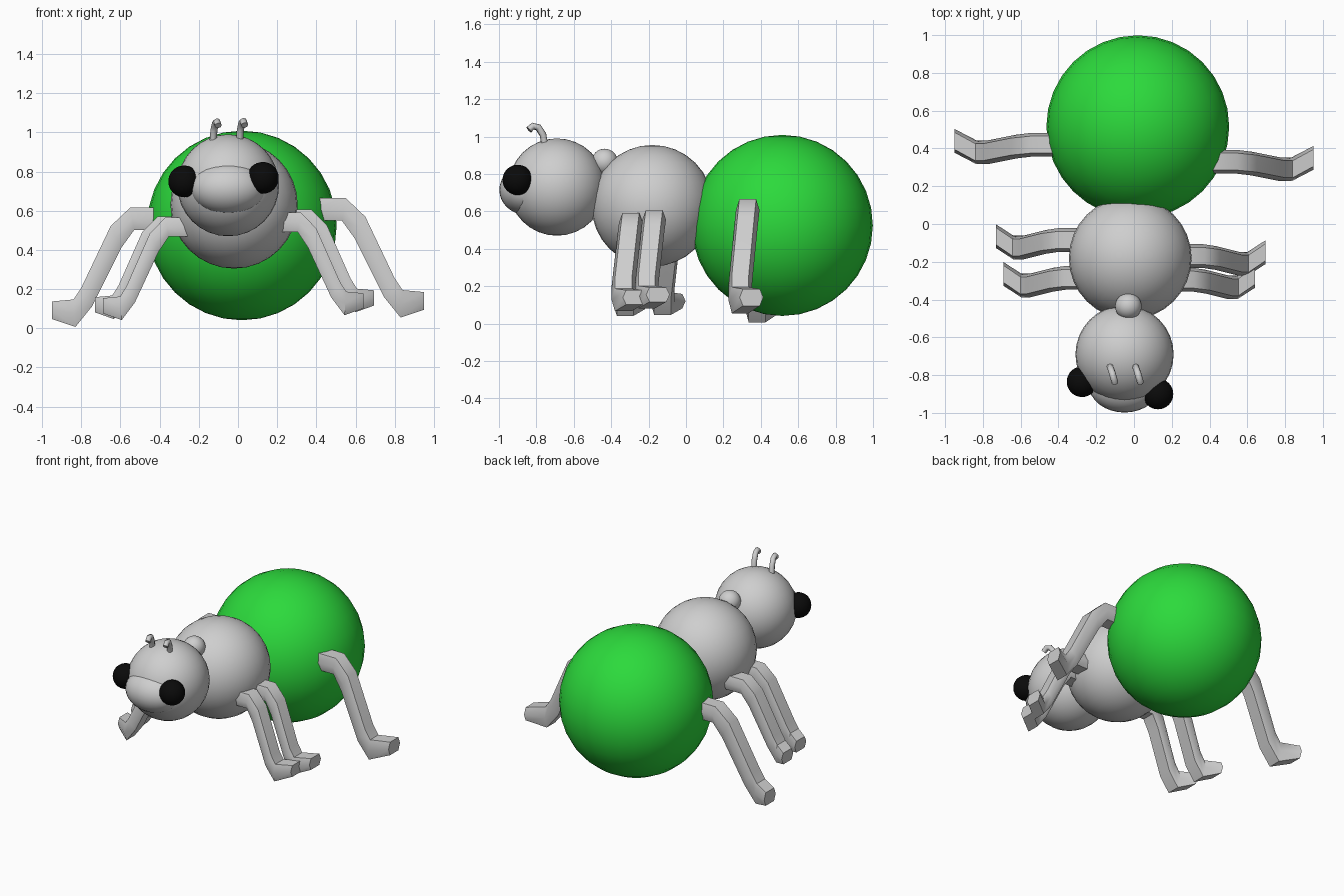
import bpy, bmesh, math
from mathutils import Vector

if "Cube" in bpy.data.objects:
    bpy.data.objects.remove(bpy.data.objects["Cube"])


def material(name, rgb):
    m = bpy.data.materials.new(name)
    m.diffuse_color = (*rgb, 1)
    m.use_nodes = True
    m.node_tree.nodes["Principled BSDF"].inputs["Base Color"].default_value = m.diffuse_color
    return m


GREY = material("light grey", (0.62, 0.62, 0.62))
GREEN = material("bright green", (0.025, 0.70, 0.045))
BLACK = material("black", (0.003, 0.003, 0.003))


def finish(bm, name, mat, angle=180):
    bmesh.ops.recalc_face_normals(bm, faces=bm.faces)
    me = bpy.data.meshes.new(name)
    bm.to_mesh(me)
    bm.free()
    me.materials.append(mat)
    ob = bpy.data.objects.new(name, me)
    bpy.context.collection.objects.link(ob)
    bpy.ops.object.select_all(action='DESELECT')
    ob.select_set(True)
    bpy.context.view_layer.objects.active = ob
    bpy.ops.object.shade_smooth_by_angle(angle=math.radians(angle))
    return ob


def ball(name, centre, radii, mat):
    bm = bmesh.new()
    bmesh.ops.create_uvsphere(bm, u_segments=32, v_segments=16, radius=1)
    bmesh.ops.scale(bm, vec=radii, verts=bm.verts)
    bmesh.ops.translate(bm, vec=centre, verts=bm.verts)
    return finish(bm, name, mat)


def loft(name, rings, mat, angle):
    bm = bmesh.new()
    loops = [[bm.verts.new(p) for p in ring] for ring in rings]
    n = len(rings[0])
    for a, b in zip(loops, loops[1:]):
        for i in range(n):
            j = (i + 1) % n
            bm.faces.new((a[i], a[j], b[j], b[i]))
    bm.faces.new(loops[0])
    bm.faces.new(loops[-1])
    return finish(bm, name, mat, angle)


# Body
ball("abdomen", (0.02, 0.515, 0.525), (0.484,) * 3, GREEN)
ball("thorax", (-0.02, -0.18, 0.63), (0.325,) * 3, GREY)
ball("neck_knob", (-0.03, -0.435, 0.865), (0.07,) * 3, GREY)

# Head, muzzle and eyes
ball("head", (-0.05, -0.69, 0.73), (0.26,) * 3, GREY)
ball("muzzle", (-0.05, -0.85, 0.715), (0.19, 0.148, 0.135), GREY)
ball("left_eye", (-0.275, -0.835, 0.75), (0.081,) * 3, BLACK)
ball("right_eye", (0.127, -0.90, 0.768), (0.081,) * 3, BLACK)

# Antennae: thin tubes curling forward
CURL = [(0, -0.755, 0.955), (0.004, -0.765, 1.01), (0.012, -0.79, 1.048),
        (0.02, -0.818, 1.055), (0.026, -0.84, 1.035)]
for name, x, dz in (("left_antenna", -0.127, 0), ("right_antenna", 0.008, 0.002)):
    pts = [Vector((x + p[0], p[1], p[2] + dz)) for p in CURL]
    rings = []
    for i, p in enumerate(pts):
        t = (pts[min(i + 1, 4)] - pts[max(i - 1, 0)]).normalized()
        u = t.cross(Vector((1, 0, 0))).normalized()
        v = t.cross(u)
        rings.append([p + 0.018 * (u * math.cos(k * math.pi / 4) + v * math.sin(k * math.pi / 4))
                      for k in range(8)])
    loft(name, rings, GREY, 60)

# Leg sections, root to tip: upper x, z, lower x, z, y; relative to the tip
SECTIONS = [(-0.57, 0.525, -0.57, 0.41, -0.02),
            (-0.40, 0.525, -0.42, 0.41, -0.02),
            (-0.30, 0.43, -0.355, 0.32, -0.03),
            (-0.15, 0.115, -0.205, 0.02, -0.06),
            (-0.11, 0.055, -0.12, -0.085, -0.06),
            (0, 0.045, 0, -0.045, 0)]


def leg(name, tip, sx, sz):
    side = 1 if tip[0] > 0 else -1
    rings = []
    for ux, uz, lx, lz, y in SECTIONS:
        ring = []
        # hexagonal section: t runs from lower to upper edge, w across
        for t, w in ((1, -0.045), (1, 0.045), (0.5, 0.063),
                     (0, 0.045), (0, -0.045), (0.5, -0.063)):
            x = lx + (ux - lx) * t
            z = lz + (uz - lz) * t
            ring.append((tip[0] + side * sx * x, tip[1] + y + w, tip[2] + sz * z))
        rings.append(ring)
    loft(name, rings, GREY, 50)


leg("right_back_leg", (0.95, 0.35, 0.14), 1, 1)
leg("left_back_leg", (-0.95, 0.44, 0.092), 1, 1)
leg("right_middle_leg", (0.695, -0.15, 0.155), 0.8, 0.86)
leg("left_middle_leg", (-0.73, -0.065, 0.12), 0.8, 0.86)
leg("right_front_leg", (0.64, -0.275, 0.14), 0.8, 0.86)
leg("left_front_leg", (-0.69, -0.265, 0.115), 0.8, 0.86)
